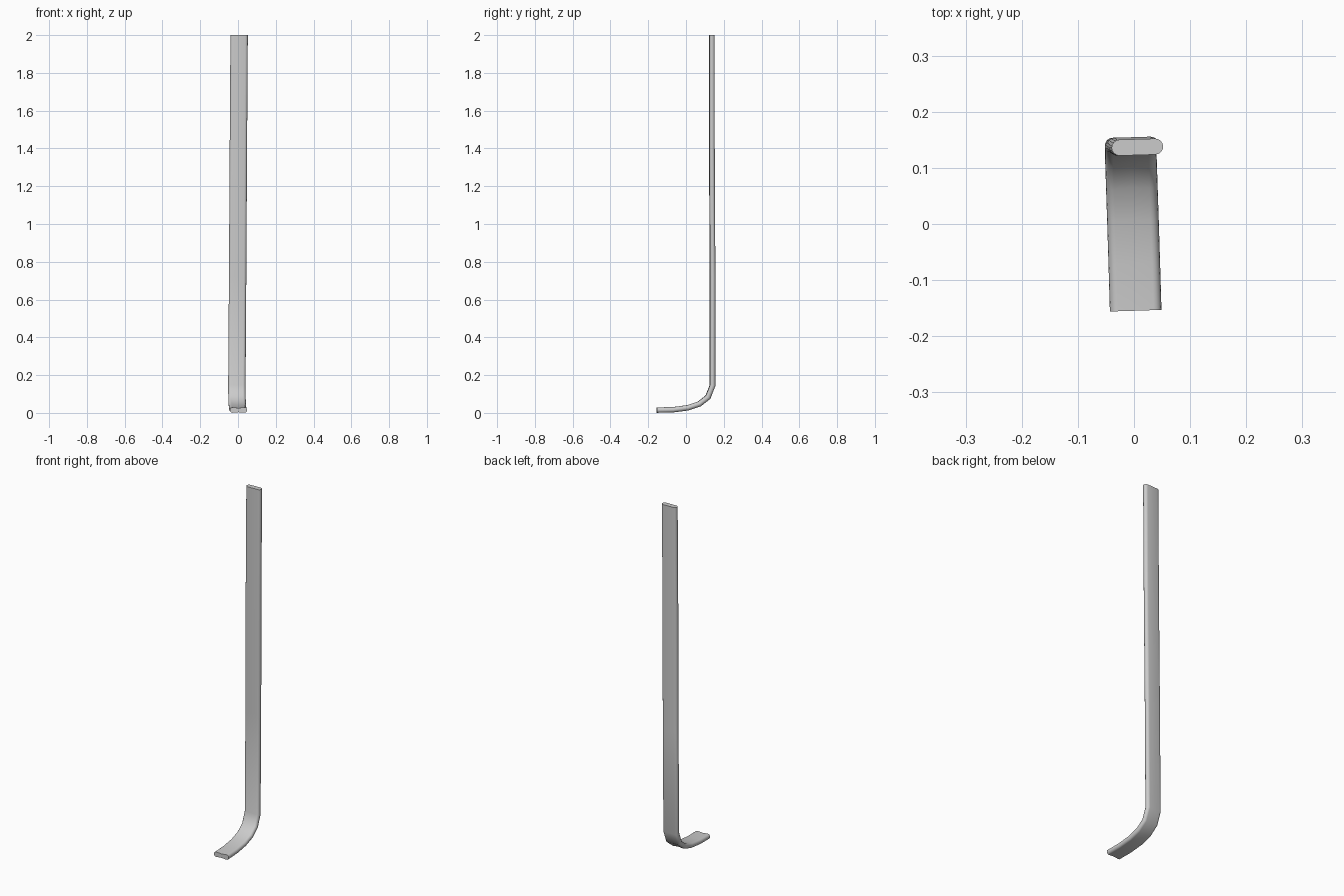
import bpy, bmesh, math
from mathutils import Vector

if "Cube" in bpy.data.objects:
    bpy.data.objects.remove(bpy.data.objects["Cube"])

TWIST = math.radians(1.8)
WIDTH_DIR = Vector((math.cos(TWIST), math.sin(TWIST), 0))
HALF_W, HALF_T = 0.046, 0.0142

# Centre line: flat blade, curved heel, long straight shaft
PATH = [Vector(p) for p in (
    (0.003, -0.1545, 0.0148), (0.0005, -0.07, 0.0165), (-0.002, 0.01, 0.027),
    (-0.004, 0.07, 0.047), (-0.0055, 0.116, 0.083), (-0.006, 0.1405, 0.145),
    (-0.002, 0.1405, 0.72), (0.002, 0.137, 1.4), (0.006, 0.137, 2.0))]


def section(waist):
    """Flat bar with rounded edges, slightly hollowed in the middle."""
    steps, r, c = 8, HALF_T, HALF_W - HALF_T
    pts = []
    for side in (1, -1):
        for i in range(steps + 1):
            a = -math.pi / 2 + math.pi * i / steps
            pts.append((side * (c + r * math.cos(a)), side * r * math.sin(a)))
        pts.append((0, side * (r - waist)))
    return pts


bm = bmesh.new()
rings = []
last = len(PATH) - 1
for i, p in enumerate(PATH):
    stretch = 1
    if i == 0:
        n = Vector((0, 0, 1))
    elif i == last:
        n = WIDTH_DIR.cross(Vector((0, 0, 1)))
    else:
        a = (p - PATH[i - 1]).normalized()
        b = (PATH[i + 1] - p).normalized()
        n = WIDTH_DIR.cross((a + b).normalized()).normalized()
        stretch = 1 / math.cos(a.angle(b) / 2)
    waist = 0.003 if i < 6 else 0.0
    rings.append([bm.verts.new(p + WIDTH_DIR * u + n * v * stretch)
                  for u, v in section(waist)])

# Skin between sections and close both ends
for r0, r1 in zip(rings, rings[1:]):
    for j in range(len(r0)):
        k = (j + 1) % len(r0)
        bm.faces.new((r0[j], r0[k], r1[k], r1[j]))
bm.faces.new(rings[0])
bm.faces.new(rings[-1])
bmesh.ops.recalc_face_normals(bm, faces=bm.faces)

mesh = bpy.data.meshes.new("stick")
bm.to_mesh(mesh)
bm.free()
stick = bpy.data.objects.new("stick", mesh)
bpy.context.collection.objects.link(stick)
bpy.context.view_layer.objects.active = stick
stick.select_set(True)
bpy.ops.object.shade_smooth_by_angle(angle=math.radians(40))
